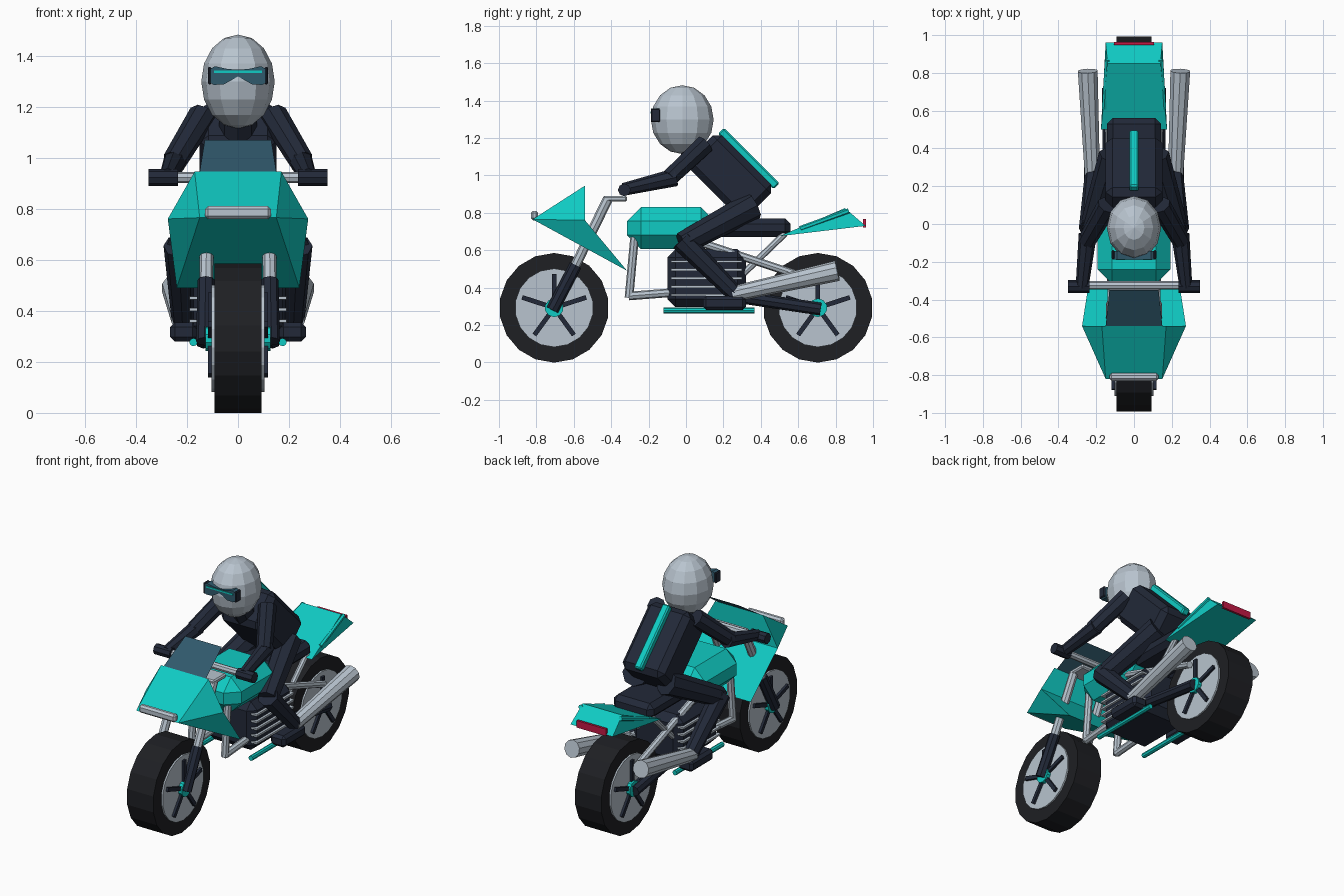
import bpy, bmesh, math
from mathutils import Vector, Matrix

if "Cube" in bpy.data.objects:
    bpy.data.objects.remove(bpy.data.objects["Cube"])


def mat(name, rgb):
    m = bpy.data.materials.new(name)
    m.diffuse_color = (*rgb, 1)
    m.use_nodes = True
    m.node_tree.nodes["Principled BSDF"].inputs["Base Color"].default_value = m.diffuse_color
    return m


TEAL = mat("teal", (0.005, 0.60, 0.55))
NAVY = mat("navy", (0.016, 0.022, 0.040))
BLACK = mat("rubber", (0.013, 0.014, 0.017))
STEEL = mat("steel", (0.48, 0.55, 0.62))
GLASS = mat("glass", (0.03, 0.10, 0.15))
RED = mat("red", (0.55, 0.01, 0.06))


def finish(name, bm, m):
    bmesh.ops.recalc_face_normals(bm, faces=bm.faces)
    me = bpy.data.meshes.new(name)
    bm.to_mesh(me)
    bm.free()
    me.materials.append(m)
    ob = bpy.data.objects.new(name, me)
    bpy.context.collection.objects.link(ob)
    return ob


def tube(name, a, b, r, m, r2=None, sides=8):
    a, b = Vector(a), Vector(b)
    d = b - a
    bm = bmesh.new()
    bmesh.ops.create_cone(bm, cap_ends=True, segments=sides, radius1=r,
                          radius2=r if r2 is None else r2, depth=d.length)
    rot = d.to_track_quat('Z', 'Y').to_matrix().to_4x4()
    bm.transform(Matrix.Translation((a + b) / 2) @ rot)
    return finish(name, bm, m)


def box(name, c, size, m, bevel=0, rx=0):
    bm = bmesh.new()
    bmesh.ops.create_cube(bm, size=1)
    bm.transform(Matrix.Diagonal((*size, 1)))
    if bevel:
        bmesh.ops.bevel(bm, geom=bm.edges[:], offset=bevel, segments=1,
                        affect='EDGES', profile=0.5)
    bm.transform(Matrix.Translation(c) @ Matrix.Rotation(rx, 4, 'X'))
    return finish(name, bm, m)


def strip_shell(name, rows, faces, m):
    # each row is (half width, y, z): vertex 2i on the right, 2i+1 on the left
    bm = bmesh.new()
    v = [bm.verts.new((s * x, y, z)) for x, y, z in rows for s in (1, -1)]
    for f in faces:
        bm.faces.new([v[i] for i in f])
    return finish(name, bm, m)


# Wheels
for end, y in (("front", -0.705), ("rear", 0.705)):
    c = Vector((0, y, 0.292))
    for part, half, r, m, n in (("tyre", 0.093, 0.293, BLACK, 18),
                                ("rim", 0.103, 0.21, STEEL, 18),
                                ("hub", 0.128, 0.05, TEAL, 10)):
        tube(f"{end}_{part}", c - Vector((half, 0, 0)), c + Vector((half, 0, 0)), r, m, sides=n)
    for i in range(5):
        a = math.tau * i / 5
        d = Vector((0, math.sin(a), math.cos(a)))
        box(f"{end}_spoke_{i + 1}", c + d * 0.11, (0.236, 0.025, 0.14), NAVY, rx=-a)

# Fairing, windscreen and headlight
strip_shell("front_fairing",
            [(0.15, -0.82, 0.765), (0.17, -0.54, 0.945), (0.275, -0.54, 0.76), (0.24, -0.315, 0.49)],
            [(0, 1, 3, 2), (0, 2, 4), (1, 5, 3), (0, 4, 6), (1, 7, 5),
             (0, 6, 7, 1), (2, 3, 5, 4), (4, 5, 7, 6)], TEAL)
strip_shell("windscreen", [(0.15, -0.54, 0.945), (0.13, -0.35, 1.07)], [(0, 1, 3, 2)], GLASS)
box("headlight", (0, -0.81, 0.785), (0.26, 0.04, 0.05), STEEL, 0.012)

# Tank, seat and tail
box("fuel_tank", (0, -0.08, 0.718), (0.385, 0.47, 0.225), TEAL, 0.075)
box("seat", (0, 0.35, 0.72), (0.285, 0.42, 0.10), NAVY, 0.03)
strip_shell("tail_fairing",
            [(0.175, 0.50, 0.675), (0.14, 0.85, 0.825), (0.15, 0.96, 0.73)],
            [(0, 1, 3, 2), (2, 3, 5, 4), (4, 5, 1, 0), (0, 2, 4), (1, 5, 3)], TEAL)
box("tail_light", (0, 0.955, 0.745), (0.21, 0.015, 0.045), RED)

# Engine with cooling fins
box("engine", (0, 0.11, 0.45), (0.35, 0.42, 0.31), NAVY, 0.045)
for i in range(5):
    box(f"engine_fin_{i + 1}", (0, 0.11, 0.36 + 0.045 * i), (0.38, 0.38, 0.012), STEEL)

# Handlebar
tube("handlebar", (-0.26, -0.325, 0.922), (0.26, -0.325, 0.922), 0.022, STEEL)
box("handlebar_clamp", (0, -0.38, 0.875), (0.28, 0.13, 0.03), STEEL, 0.008)

# Paired bike parts and rider limbs
for s, side in ((1, "right"), (-1, "left")):
    def pair(name, a, b, *args, **kw):
        tube(f"{side}_{name}", (s * a[0], *a[1:]), (s * b[0], *b[1:]), *args, **kw)

    pair("grip", (0.235, -0.33, 0.922), (0.35, -0.33, 0.922), 0.034, NAVY)
    pair("fork_lower", (0.13, -0.715, 0.28), (0.125, -0.59, 0.52), 0.034, NAVY)
    pair("fork_upper", (0.125, -0.60, 0.50), (0.12, -0.42, 0.87), 0.027, STEEL)
    pair("frame_down_tube", (0.12, -0.275, 0.67), (0.12, -0.305, 0.345), 0.023, STEEL)
    pair("frame_lower_tube", (0.12, -0.305, 0.355), (0.12, -0.05, 0.375), 0.023, STEEL)
    pair("frame_rear_tube", (0.12, 0.08, 0.64), (0.135, 0.68, 0.44), 0.022, STEEL)
    pair("seat_stay", (0.12, 0.25, 0.42), (0.12, 0.53, 0.69), 0.018, STEEL)
    pair("swingarm", (0.13, 0.22, 0.36), (0.135, 0.72, 0.285), 0.034, NAVY)
    pair("muffler", (0.22, 0.25, 0.365), (0.245, 0.81, 0.49), 0.042, STEEL, r2=0.055, sides=10)
    pair("lower_rail", (0.175, -0.12, 0.277), (0.175, 0.365, 0.277), 0.016, TEAL)
    pair("tail_trim", (0.158, 0.61, 0.715), (0.142, 0.87, 0.81), 0.014, TEAL, sides=6)

    pair("upper_arm", (0.14, 0.10, 1.165), (0.25, -0.09, 0.985), 0.055, NAVY, r2=0.048)
    pair("forearm", (0.245, -0.055, 0.99), (0.275, -0.335, 0.925), 0.048, NAVY, r2=0.034)
    pair("thigh", (0.11, 0.36, 0.84), (0.225, -0.02, 0.635), 0.078, NAVY, r2=0.062)
    pair("shin", (0.23, -0.025, 0.655), (0.215, 0.27, 0.36), 0.062, NAVY, r2=0.045)
    box(f"{side}_boot", (s * 0.213, 0.205, 0.317), (0.105, 0.23, 0.075), NAVY, 0.018)

# Rider body
box("torso", (0, 0.235, 0.995), (0.30, 0.44, 0.25), NAVY, 0.035, rx=-math.pi / 4)
box("back_stripe", (0, 0.335, 1.09), (0.05, 0.42, 0.045), TEAL, 0.008, rx=-math.pi / 4)
tube("neck", (0, 0.08, 1.08), (0, 0.01, 1.20), 0.075, NAVY)

# Helmet
bm = bmesh.new()
bmesh.ops.create_uvsphere(bm, u_segments=12, v_segments=8, radius=1)
bm.transform(Matrix.Translation((0, -0.02, 1.298)) @ Matrix.Diagonal((0.144, 0.168, 0.184, 1)))
finish("helmet", bm, STEEL)

# Goggles: bow-shaped profile pushed back into the helmet
half = [(0, 1.345), (0.04, 1.347), (0.09, 1.358), (0.114, 1.345),
        (0.114, 1.297), (0.095, 1.285), (0.055, 1.287), (0, 1.318)]
outline = half + [(-x, z) for x, z in half[-2:0:-1]]
bm = bmesh.new()
face = bm.faces.new([bm.verts.new((x, -0.187, z)) for x, z in outline])
ext = bmesh.ops.extrude_face_region(bm, geom=[face])
bmesh.ops.translate(bm, vec=(0, 0.045, 0),
                    verts=[g for g in ext["geom"] if isinstance(g, bmesh.types.BMVert)])
finish("goggles", bm, GLASS)
box("goggle_stripe", (0, -0.187, 1.336), (0.19, 0.008, 0.01), TEAL)
for s, side in ((1, "right"), (-1, "left")):
    box(f"{side}_goggle_end", (s * 0.111, -0.163, 1.321), (0.014, 0.05, 0.07), NAVY, 0.005)
